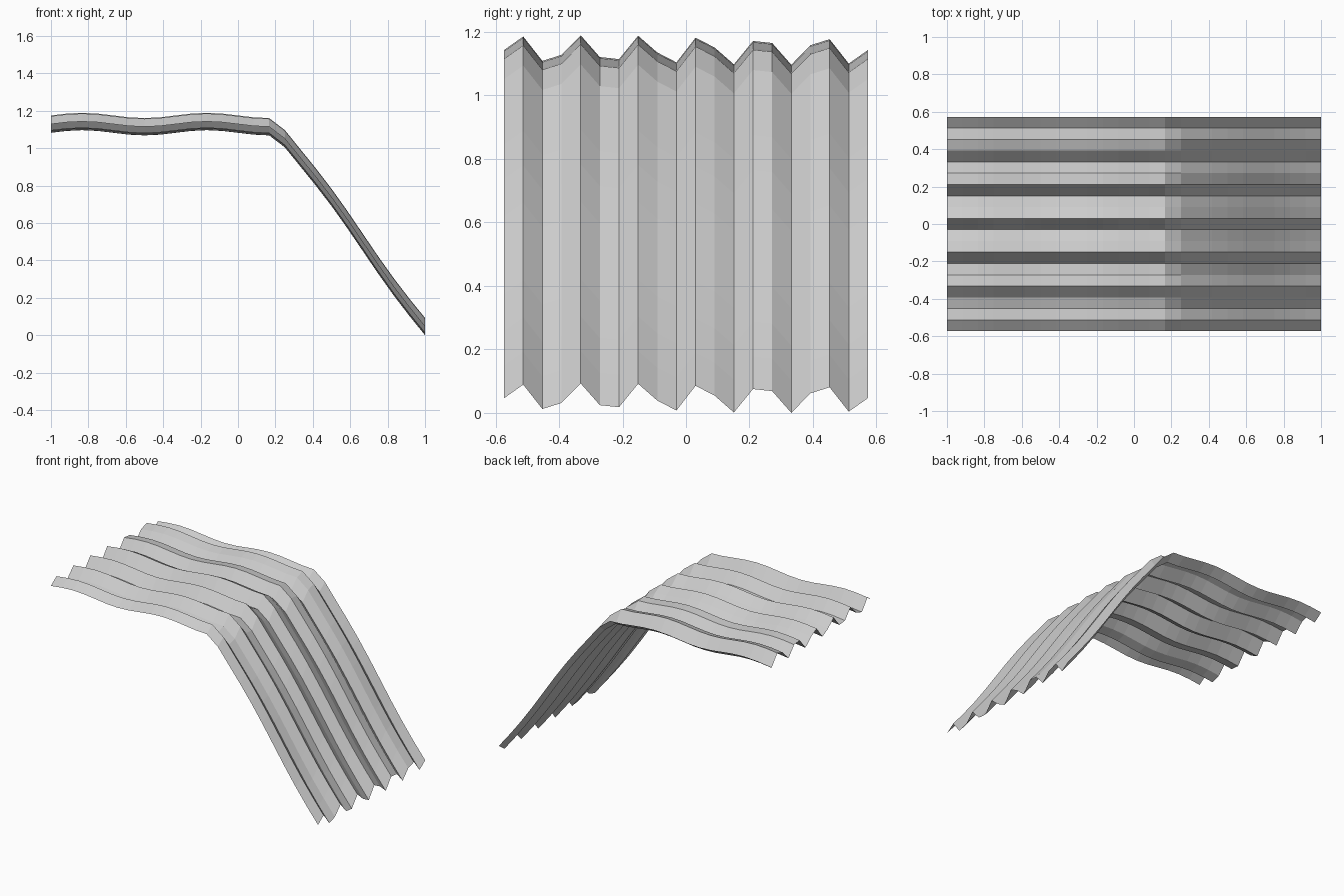
import bpy, bmesh
from math import sin, pi

if "Cube" in bpy.data.objects:
    bpy.data.objects.remove(bpy.data.objects["Cube"])

NX, NY = 24, 19            # divisions along the length and across the ribs
HALF_W = 0.573
TOP, FOOT, BEND = 1.129, 0.0465, 0.2
RIB, WAVE = 0.0465, 0.014


def height(x, y):
    # level deck that bends into a straight slope
    t = max(0.0, (x - BEND) / (1 - BEND))
    base = TOP + (FOOT - TOP) * t
    # six ribs across the width, three gentle waves along the length
    ribs = RIB * sin(2 * pi * 6 * (y + HALF_W) / (2 * HALF_W))
    wave = WAVE * sin(2 * pi * 3 * (x + 1) / 2)
    return base + ribs + wave


# Corrugated sheet: one open, flat-shaded surface
bm = bmesh.new()
bmesh.ops.create_grid(bm, x_segments=NX, y_segments=NY, size=1)
for v in bm.verts:
    v.co.y *= HALF_W
    v.co.z = height(v.co.x, v.co.y)
bmesh.ops.recalc_face_normals(bm, faces=bm.faces)
if sum(f.normal.z for f in bm.faces) < 0:
    bmesh.ops.reverse_faces(bm, faces=bm.faces)

mesh = bpy.data.meshes.new("corrugated_sheet")
bm.to_mesh(mesh)
bm.free()
bpy.context.collection.objects.link(bpy.data.objects.new("corrugated_sheet", mesh))
